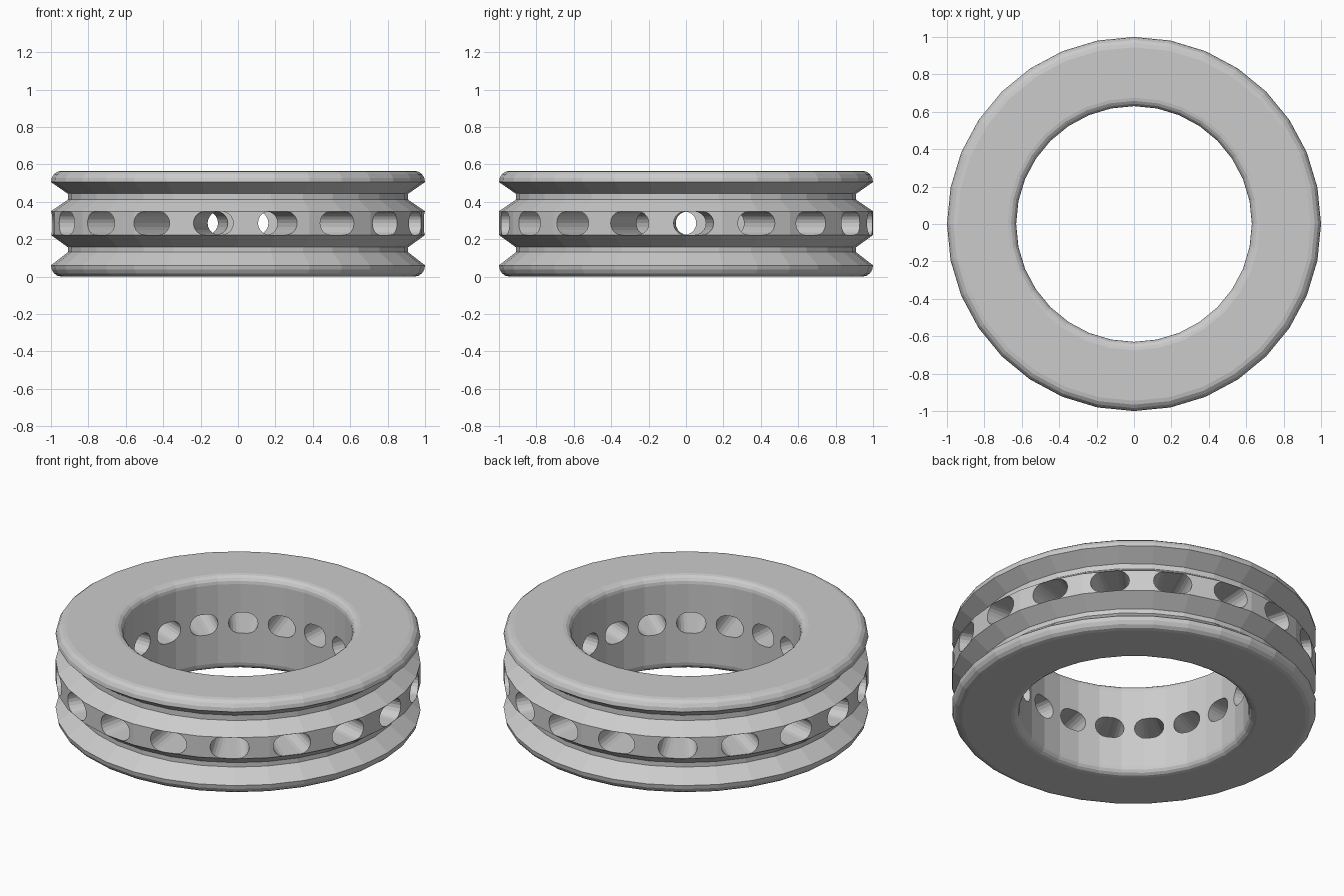
import bpy, bmesh, math

if "Cube" in bpy.data.objects:
    bpy.data.objects.remove(bpy.data.objects["Cube"])

SEG = 32            # sides of the ring
SLOTS = 18          # radial slots
H = 0.565           # total height
R_IN, R_OUT = 0.63, 1.0

grey = bpy.data.materials.new("plain grey")
grey.diffuse_color = (0.6, 0.6, 0.6, 1)
grey.use_nodes = True
grey.node_tree.nodes["Principled BSDF"].inputs["Base Color"].default_value = grey.diffuse_color


def arc(cx, cz, rx, rz, a0, a1, n=4):
    return [(cx + rx * math.cos(math.radians(a0 + (a1 - a0) * i / n)),
             cz + rz * math.sin(math.radians(a0 + (a1 - a0) * i / n))) for i in range(n + 1)]


def skin_object(name, bm):
    bmesh.ops.recalc_face_normals(bm, faces=bm.faces)
    me = bpy.data.meshes.new(name)
    bm.to_mesh(me)
    bm.free()
    ob = bpy.data.objects.new(name, me)
    bpy.context.collection.objects.link(ob)
    return ob


# Ring profile (radius, height): rounded rims, two V grooves, flat middle band
f = 0.045
profile = arc(R_OUT - 0.055, 0.06, 0.055, 0.06, -90, 0)
profile += [(0.91, 0.13), (0.91, 0.157), (1.0, 0.222), (1.0, 0.349), (0.91, 0.411), (0.91, 0.443)]
profile += arc(R_OUT - 0.055, H - 0.06, 0.055, 0.06, 0, 90)
profile += arc(R_IN + f, H - f, f, f, 90, 180)
profile += arc(R_IN + f, f, f, f, 180, 270)

bm = bmesh.new()
rings = []
for i in range(SEG):
    a = math.tau * i / SEG
    rings.append([bm.verts.new((r * math.cos(a), r * math.sin(a), z)) for r, z in profile])
n = len(profile)
for i in range(SEG):
    p, q = rings[i], rings[(i + 1) % SEG]
    for j in range(n):
        k = (j + 1) % n
        bm.faces.new((p[j], q[j], q[k], p[k]))
ring = skin_object("grooved_ring", bm)
ring.data.materials.append(grey)

# Slot cutters: rounded slots tapering toward the centre
bm = bmesh.new()
hz, zc, seg = 0.0625, 0.2855, 10
for s in range(SLOTS):
    a = math.radians(2.35 + 360 * s / SLOTS)
    c, d = math.cos(a), math.sin(a)
    loops = []
    for r in (0.5, 1.1):
        half = 0.081 + (r - R_IN) * 0.073
        off = half - hz
        pts = arc(off, zc, hz, hz, -90, 90, seg) + arc(-off, zc, hz, hz, 90, 270, seg)
        loops.append([bm.verts.new((r * c - t * d, r * d + t * c, z)) for t, z in pts])
    lo, hi = loops
    m = len(lo)
    for j in range(m):
        k = (j + 1) % m
        bm.faces.new((lo[j], lo[k], hi[k], hi[j]))
    bm.faces.new(lo[::-1])
    bm.faces.new(hi)
cutter = skin_object("slot_cutter", bm)
cutter.data.materials.append(grey)
cutter.hide_render = True

# Cut the slots, bake the result and drop the cutter
mod = ring.modifiers.new("slots", "BOOLEAN")
mod.operation = "DIFFERENCE"
mod.solver = "EXACT"
mod.object = cutter
deps = bpy.context.evaluated_depsgraph_get()
ring_mesh = bpy.data.meshes.new_from_object(ring.evaluated_get(deps))
ring.modifiers.clear()
ring.data = ring_mesh
bpy.data.objects.remove(cutter)
